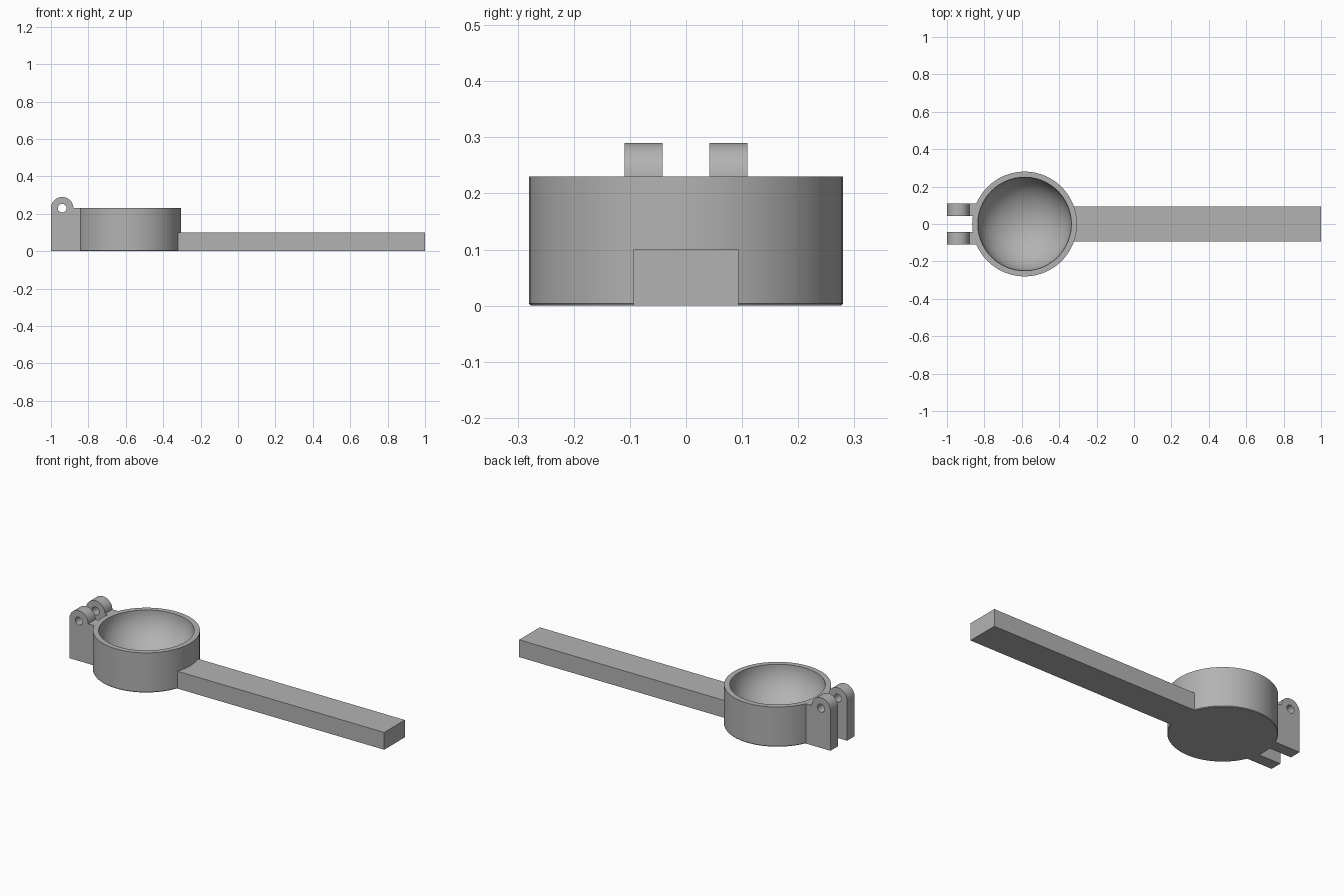
import bpy, bmesh, math

cube = bpy.data.objects.get("Cube")
if cube:
    bpy.data.objects.remove(cube, do_unlink=True)

grey = bpy.data.materials.new("plain_grey")
grey.use_nodes = True
colour = (0.45, 0.45, 0.45, 1)
grey.diffuse_color = colour
grey.node_tree.nodes["Principled BSDF"].inputs["Base Color"].default_value = colour

CUP_X, CUP_R, BOWL_R, CUP_H, BOWL_DEPTH = -0.585, 0.28, 0.25, 0.23, 0.21


def finish(name, bm, smooth=True):
    bmesh.ops.recalc_face_normals(bm, faces=bm.faces)
    mesh = bpy.data.meshes.new(name)
    bm.to_mesh(mesh)
    bm.free()
    mesh.materials.append(grey)
    obj = bpy.data.objects.new(name, mesh)
    bpy.context.collection.objects.link(obj)
    if smooth:
        bpy.ops.object.select_all(action="DESELECT")
        obj.select_set(True)
        bpy.context.view_layer.objects.active = obj
        bpy.ops.object.shade_smooth_by_angle(angle=math.radians(35))
    return obj


def lathe(name, profile, x, steps=96):
    bm = bmesh.new()
    verts = [bm.verts.new((r, 0, z)) for r, z in profile]
    edges = [bm.edges.new(pair) for pair in zip(verts, verts[1:])]
    bmesh.ops.spin(bm, geom=verts + edges, cent=(0, 0, 0), axis=(0, 0, 1),
                   angle=math.tau, steps=steps)
    bmesh.ops.remove_doubles(bm, verts=bm.verts, dist=0.0001)
    bmesh.ops.translate(bm, verts=bm.verts, vec=(x, 0, 0))
    return finish(name, bm)


# Cup: straight outer wall with a round bowl sunk into the top
profile = [(0, 0), (CUP_R - 0.003, 0), (CUP_R, 0.004), (CUP_R, CUP_H)]
for i in range(25):
    a = math.pi / 2 * i / 24
    profile.append((BOWL_R * math.cos(a), CUP_H - BOWL_DEPTH * math.sin(a)))
lathe("cup", profile, CUP_X)

# Handle: flat bar running out of the cup wall
start, end, half, height = CUP_X + 0.25, 1.0, 0.094, 0.1
bm = bmesh.new()
bmesh.ops.create_cube(bm, size=1)
for v in bm.verts:
    v.co.x = end if v.co.x > 0 else start
    v.co.y *= 2 * half
    v.co.z = height if v.co.z > 0 else 0
finish("handle", bm, smooth=False)

# Hinge lugs: round-topped plates with a pin hole
PIN_X, PIN_Z, LUG_R, HOLE_R = -0.94, 0.23, 0.06, 0.023
INNER_Y, OUTER_Y, LUG_END = 0.042, 0.11, CUP_X - 0.25


def lug(name, side):
    bm = bmesh.new()
    outline = [(-1, 0), (LUG_END, 0), (LUG_END, PIN_Z)]
    for i in range(25):
        a = math.pi * i / 24
        outline.append((PIN_X + LUG_R * math.cos(a), PIN_Z + LUG_R * math.sin(a)))
    hole = []
    for i in range(32):
        a = math.tau * i / 32
        hole.append((PIN_X + HOLE_R * math.cos(a), PIN_Z + HOLE_R * math.sin(a)))
    edges = []
    for loop in (outline, hole):
        vs = [bm.verts.new((x, side * INNER_Y, z)) for x, z in loop]
        edges += [bm.edges.new(p) for p in zip(vs, vs[1:] + vs[:1])]
    bmesh.ops.triangle_fill(bm, edges=edges, use_beauty=True)
    grown = bmesh.ops.extrude_face_region(bm, geom=bm.faces[:], use_keep_orig=True)
    moved = [g for g in grown["geom"] if isinstance(g, bmesh.types.BMVert)]
    bmesh.ops.translate(bm, verts=moved, vec=(0, side * (OUTER_Y - INNER_Y), 0))
    finish(name, bm)


lug("front_hinge_lug", -1)
lug("back_hinge_lug", 1)
